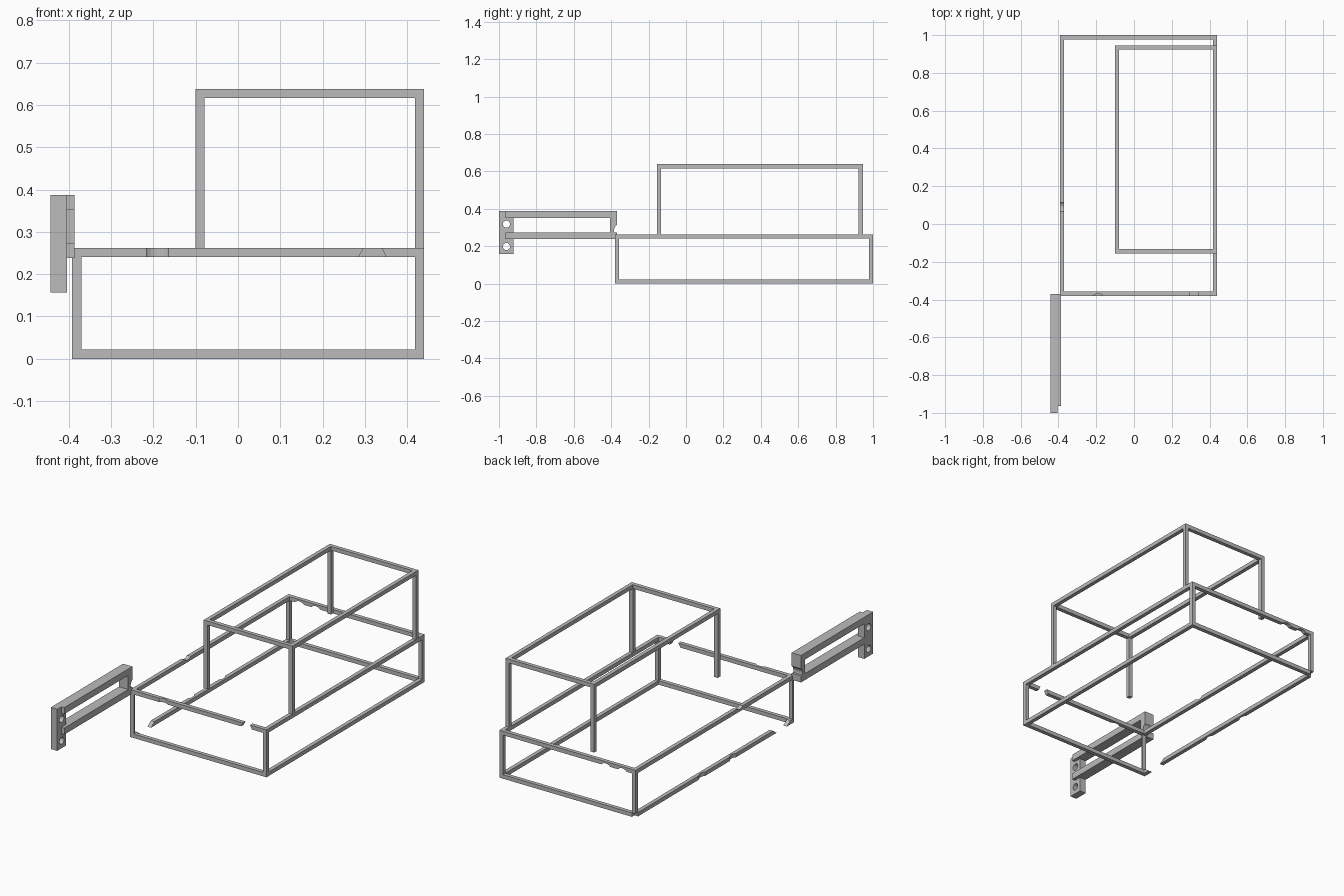
import bpy
import math
from mathutils import Vector

cube = bpy.data.objects.get("Cube")
if cube:
    bpy.data.objects.remove(cube, do_unlink=True)

grey = bpy.data.materials.new("plain_grey")
grey.use_nodes = True
colour = (0.5, 0.5, 0.5, 1)
grey.diffuse_color = colour
grey.node_tree.nodes["Principled BSDF"].inputs["Base Color"].default_value = colour

T = 0.022  # thickness of the square bars


def bar(name, low, high):
    """Square-edged bar between two opposite corners."""
    low, high = Vector(low), Vector(high)
    bpy.ops.mesh.primitive_cube_add(size=1, location=(low + high) / 2)
    ob = bpy.context.object
    ob.name = ob.data.name = name
    ob.scale = high - low
    bpy.ops.object.transform_apply(location=False, rotation=False, scale=True)
    ob.data.materials.append(grey)
    return ob


def bite(ob, centre, radius, axis):
    """Cut a round channel along one axis out of a part."""
    turn = {"x": (0, math.pi / 2, 0), "y": (math.pi / 2, 0, 0), "z": (0, 0, 0)}[axis]
    bpy.ops.mesh.primitive_cylinder_add(vertices=32, radius=radius, depth=0.3,
                                        location=centre, rotation=turn)
    cutter = bpy.context.object
    cutter.hide_render = True
    cutter.data.materials.append(grey)
    mod = ob.modifiers.new("bite", "BOOLEAN")
    mod.operation, mod.solver, mod.object = "DIFFERENCE", "EXACT", cutter
    bpy.context.view_layer.objects.active = ob
    bpy.ops.object.modifier_apply(modifier=mod.name)
    bpy.data.objects.remove(cutter, do_unlink=True)


def slant_end(ob, axis, end, shift):
    """Slide the upper corners of one end along the bar for a broken tip."""
    middle = sum(v.co.z for v in ob.data.vertices) / len(ob.data.vertices)
    for v in ob.data.vertices:
        if v.co[axis] * end > 0 and v.co.z > middle:
            v.co[axis] += shift


# Lower frame
X0, X1, Y0, Y1, Z1 = -0.392, 0.44, -0.38, 1.0, 0.262
for level, z in (("bottom", 0), ("top", Z1 - T)):
    bar(f"{level}_left_rail", (X1 - T, Y0, z), (X1, Y1, z + T))
    bar(f"{level}_back_rail", (X0 + T, Y1 - T, z), (X1 - T, Y1, z + T))
bar("bottom_front_rail", (X0 + T, Y0, 0), (X1 - T, Y0 + T, T))
top_right = bar("top_right_rail", (X0, Y0 + T, Z1 - T), (X0 + T, Y1, Z1))
for name, x, y in (("front_left", X1 - T, Y0), ("back_left", X1 - T, Y1 - T),
                   ("back_right", X0, Y1 - T)):
    bar(f"{name}_post", (x, y, T), (x + T, y + T, Z1 - T))

# Worn front right post, reduced to a thin strip with a foot
bar("worn_post", (X0, Y0, T), (X0 + T, Y0 + 0.01, Z1 - T))
foot = bar("worn_post_foot", (X0, Y0, 0), (X0 + T, Y0 + 0.06, T))
slant_end(foot, 1, 1, -0.03)

# Broken rails
long_piece = bar("front_rail_long_piece", (X0, Y0, Z1 - T), (0.285, Y0 + T, Z1))
slant_end(long_piece, 0, 1, 0.012)
short_piece = bar("front_rail_short_piece", (0.35, Y0, Z1 - T), (X1 - T, Y0 + T, Z1))
slant_end(short_piece, 0, -1, -0.01)
low_right = bar("bottom_right_rail", (X0, -0.23, 0), (X0 + T, Y1 - T, T))
slant_end(low_right, 1, -1, 0.03)

# Worn notches in the rails
bite(long_piece, (-0.19, Y0 - 0.03, 0.25), 0.04, "z")
bite(top_right, (X0, 0.09, Z1 + 0.025), 0.035, "x")
back = bpy.data.objects["top_back_rail"]
for x in (-0.31, -0.21):
    bite(back, (x, Y1, Z1 - T - 0.025), 0.037, "y")
for y in (0.15, 0.42):
    bite(low_right, (X0 - 0.03, y, 0.01), 0.04, "z")

# Upper frame
U0, V0, V1, Z2 = -0.101, -0.155, 0.945, 0.638
for side, x in (("right", U0), ("left", X1 - T)):
    bar(f"upper_{side}_rail", (x, V0, Z2 - T), (x + T, V1, Z2))
    for end, y in (("front", V0), ("back", V1 - T)):
        bar(f"upper_{end}_{side}_post", (x, y, Z1), (x + T, y + T, Z2 - T))
for end, y in (("front", V0), ("back", V1 - T)):
    bar(f"upper_{end}_rail", (U0 + T, y, Z2 - T), (X1 - T, y + T, Z2))

# Bracket arm: drilled plate, two bars and an end block
plate = bar("arm_plate", (-0.443, -1.0, 0.157), (-0.404, -0.922, 0.387))
for z in (0.198, 0.318):
    bite(plate, (-0.42, -0.96, z), 0.019, "x")
for name, z in (("lower", 0.238), ("upper", 0.351)):
    bar(f"arm_{name}_bar_face", (-0.404, -0.964, z), (-0.386, -0.37, z + 0.036))
    bar(f"arm_{name}_bar_core", (-0.443, -0.922, z), (-0.404, -0.37, z + 0.036))
end_block = bar("arm_end_block", (-0.443, -0.406, 0.274), (-0.386, -0.37, 0.351))
bite(end_block, (-0.36, -0.35, 0.285), 0.035, "x")
